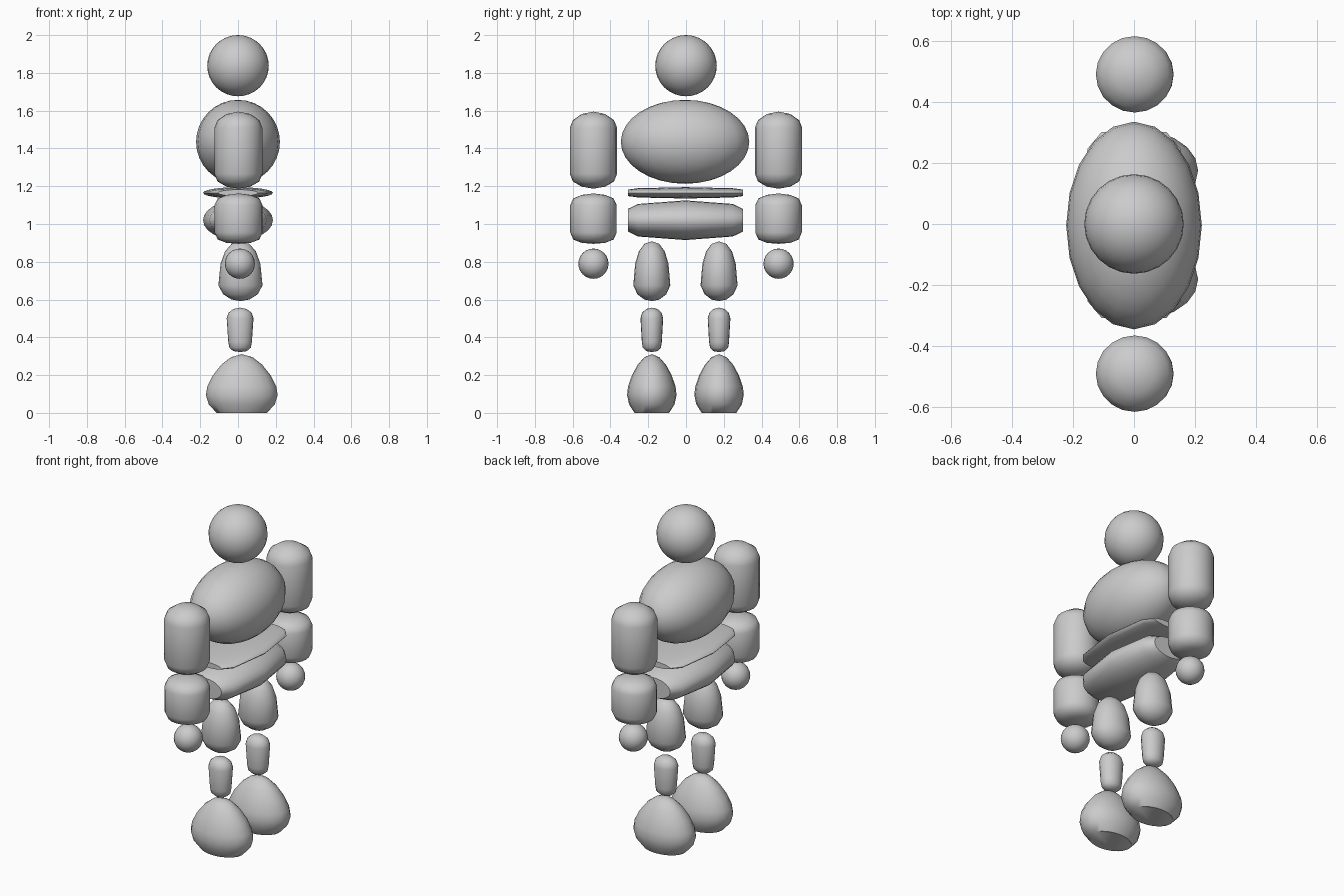
import bpy
import bmesh
import math
from mathutils import Matrix, Vector

cube = bpy.data.objects.get("Cube")
if cube:
    bpy.data.objects.remove(cube)

grey = bpy.data.materials.new("plain grey")
grey.use_nodes = True
colour = (0.6, 0.6, 0.6, 1)
grey.diffuse_color = colour
grey.node_tree.nodes["Principled BSDF"].inputs["Base Color"].default_value = colour


def finish(name, bm):
    """Turn a bmesh into a smooth grey object."""
    bmesh.ops.recalc_face_normals(bm, faces=bm.faces)
    mesh = bpy.data.meshes.new(name)
    bm.to_mesh(mesh)
    bm.free()
    mesh.materials.append(grey)
    obj = bpy.data.objects.new(name, mesh)
    bpy.context.collection.objects.link(obj)
    bpy.ops.object.select_all(action='DESELECT')
    obj.select_set(True)
    bpy.context.view_layer.objects.active = obj
    bpy.ops.object.shade_smooth_by_angle(angle=math.radians(50))


def ball(name, centre, size, segments=24, rings=16):
    bm = bmesh.new()
    bmesh.ops.create_uvsphere(bm, u_segments=segments, v_segments=rings, radius=1)
    bm.transform(Matrix.Translation(centre) @ Matrix.Diagonal((*size, 1)))
    finish(name, bm)


def turned(name, profile, centre, size, along_y=False, sides=20):
    """Revolve (radius, height) points, scale them and close both ends."""
    bm = bmesh.new()
    loops = []
    for radius, height in profile:
        loop = []
        for i in range(sides if radius else 1):
            a = math.tau * i / sides
            x, w = radius * math.cos(a), radius * math.sin(a)
            p = Vector((x, height, w) if along_y else (x, w, height))
            loop.append(bm.verts.new(p))
        loops.append(loop)
    for low, high in zip(loops, loops[1:]):
        for i in range(sides):
            j = (i + 1) % sides
            if len(low) == 1:
                bm.faces.new((low[0], high[j], high[i]))
            elif len(high) == 1:
                bm.faces.new((low[i], low[j], high[0]))
            else:
                bm.faces.new((low[i], low[j], high[j], high[i]))
    for loop in (loops[0], loops[-1]):
        if len(loop) > 1:
            bm.faces.new(loop)
    bm.transform(Matrix.Translation(centre) @ Matrix.Diagonal((*size, 1)))
    finish(name, bm)


# Head and torso
ball("head", (0, 0, 1.838), (0.163, 0.163, 0.162))
ball("torso", (0, -0.005, 1.435), (0.222, 0.34, 0.222), 20, 16)

# Waist plate and hips share one tapered barrel lying across the body
barrel = [(0.57, -1), (0.82, -0.82), (1, 0), (0.82, 0.82), (0.57, 1)]
turned("waist_plate", barrel, (0, -0.003, 1.165), (0.185, 0.305, 0.03), True, 24)
turned("hips", barrel, (0, -0.003, 1.02), (0.185, 0.305, 0.105), True, 24)

# Upright profiles for the limbs, as fractions of radius and true heights
upper_arm = [(0, 1.187), (0.5, 1.198), (0.87, 1.225), (1, 1.265),
             (1, 1.51), (0.87, 1.55), (0.5, 1.582), (0, 1.595)]
forearm = [(0, 0.895), (0.5, 0.9), (0.87, 0.918), (1, 0.955),
           (1, 1.1), (0.87, 1.135), (0.5, 1.154), (0, 1.162)]
thigh = [(0, 0.592), (0.4, 0.6), (0.78, 0.628), (1, 0.675),
         (0.9, 0.79), (0.7, 0.855), (0.4, 0.895), (0, 0.908)]
shin = [(0, 0.322), (0.5, 0.327), (0.8, 0.345), (0.88, 0.375),
        (1, 0.5), (0.86, 0.53), (0.5, 0.55), (0, 0.557)]
foot = [(0.7, 0), (0.92, 0.045), (1, 0.095), (0.96, 0.14), (0.8, 0.2),
        (0.57, 0.255), (0.3, 0.295), (0, 0.311)]

# Arms and legs on both sides
for label, side in (("front", -1), ("back", 1)):
    arm_y, leg_y = 0.49 * side, 0.178 * side - 0.003
    turned(label + "_upper_arm", upper_arm, (0.002, arm_y, 0), (0.127, 0.125, 1))
    turned(label + "_forearm", forearm, (0.003, arm_y, 0), (0.127, 0.123, 1))
    ball(label + "_hand", (0.01, arm_y, 0.79), (0.08, 0.08, 0.08), 20, 12)
    turned(label + "_thigh", thigh, (0.013, leg_y, 0), (0.117, 0.098, 1))
    turned(label + "_shin", shin, (0.011, leg_y, 0), (0.071, 0.06, 1))
    turned(label + "_foot", foot, (0.02, leg_y, 0), (0.19, 0.131, 1))
